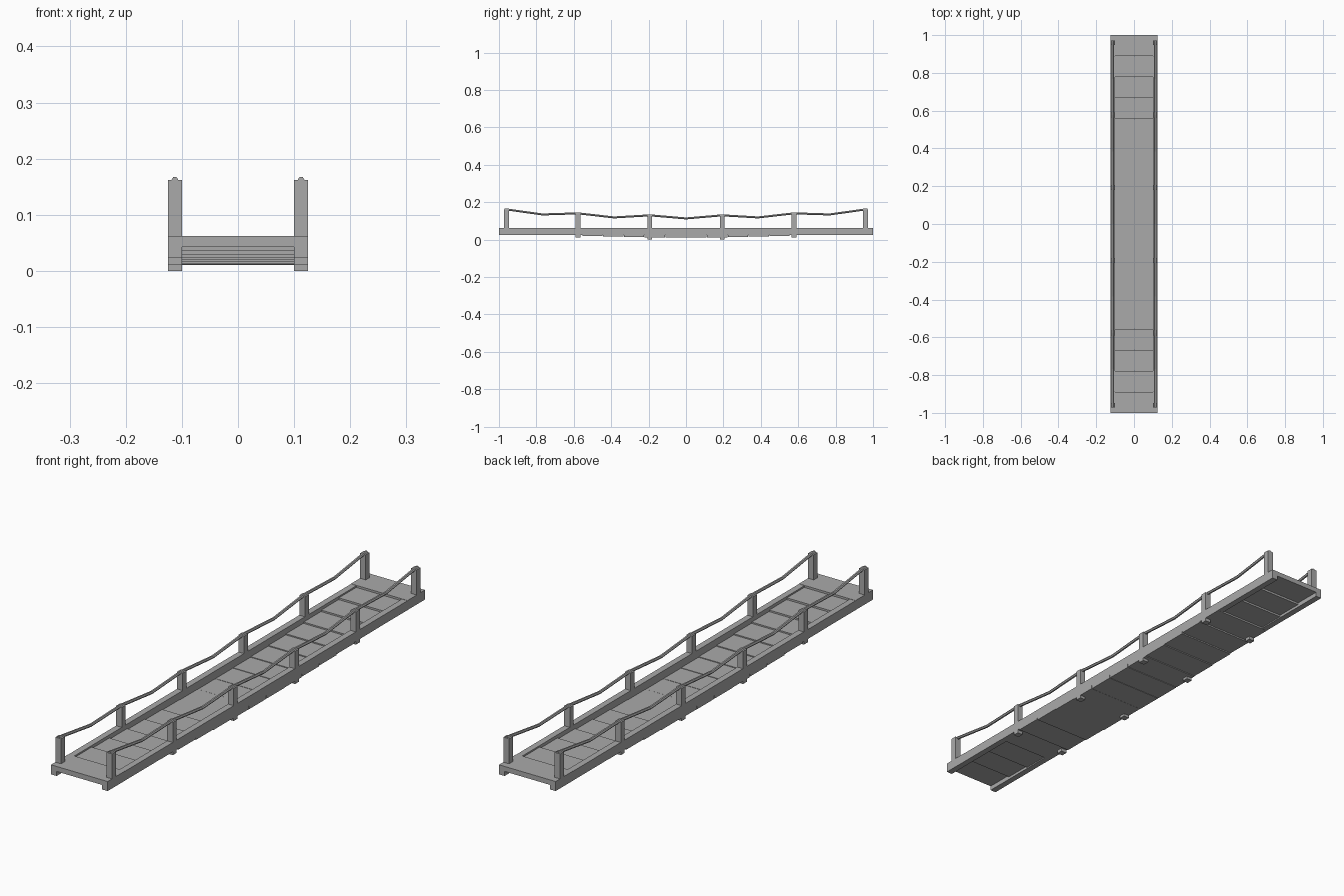
import bpy, bmesh, math

if "Cube" in bpy.data.objects:
    bpy.data.objects.remove(bpy.data.objects["Cube"])

SAG = 0.036                      # depth of the bridge's parabolic droop
POST_Y = [-0.96, -0.577, -0.193, 0.193, 0.577, 0.96]
RAIL_X = 0.1125

grey = bpy.data.materials.new("plain grey")
grey.diffuse_color = (0.4, 0.4, 0.4, 1)
grey.use_nodes = True
grey.node_tree.nodes["Principled BSDF"].inputs["Base Color"].default_value = grey.diffuse_color


def droop(y):
    return SAG * (1 - y * y)


def finish(name, bm):
    bmesh.ops.recalc_face_normals(bm, faces=bm.faces)
    mesh = bpy.data.meshes.new(name)
    bm.to_mesh(mesh)
    bm.free()
    mesh.materials.append(grey)
    obj = bpy.data.objects.new(name, mesh)
    bpy.context.collection.objects.link(obj)
    return obj


def box(name, x, y, z0, z1, sx, sy):
    bm = bmesh.new()
    bmesh.ops.create_cube(bm, size=1)
    for v in bm.verts:
        v.co.x = x + v.co.x * sx
        v.co.y = y + v.co.y * sy
        v.co.z = z0 if v.co.z < 0 else z1
    return finish(name, bm)


def rope(name, x, points, r):
    # hexagonal tube along (y, z) points, flat side up
    bm = bmesh.new()
    rings = []
    for y, z in points:
        rings.append([bm.verts.new((x + r * math.cos(k * math.pi / 3), y,
                                    z + r * math.sin(k * math.pi / 3)))
                      for k in range(6)])
    for a, b in zip(rings, rings[1:]):
        for k in range(6):
            j = (k + 1) % 6
            bm.faces.new((a[k], a[j], b[j], b[k]))
    bm.faces.new(rings[0])
    bm.faces.new(rings[-1])
    return finish(name, bm)


# Deck planks, each level and stepping down toward the middle
PITCH = 2 / 18
for i in range(18):
    y = -1 + PITCH * (i + 0.5)
    bottom = 0.046 - droop(y)
    gap_low = 0.0 if i == 0 else 0.001
    gap_high = 0.0 if i == 17 else 0.001
    box(f"plank_{i + 1}", 0, y + (gap_low - gap_high) / 2,
        bottom, bottom + 0.02, 0.25, PITCH - gap_low - gap_high)

# Rope path: post tops with one sagging point between neighbours
tops = [(y, 0.1645 - droop(y)) for y in POST_Y]
path = [(-0.97, tops[0][1])]
for (y0, z0), (y1, z1) in zip(tops, tops[1:]):
    path += [(y0, z0), ((y0 + y1) / 2, (z0 + z1) / 2 - 0.0165)]
path += [tops[-1], (0.97, tops[-1][1])]

for side, s in (("left", -1), ("right", 1)):
    # Straight side beam
    box(f"{side}_beam", s * RAIL_X, 0, 0.024, 0.0612, 0.025, 2)
    # Railing posts
    for n, (y, top) in enumerate(tops):
        box(f"{side}_post_{n + 1}", s * RAIL_X, y, max(top - 0.13, 0), top,
            0.025, 0.025)
    # Hand rope
    rope(f"{side}_hand_rope", s * RAIL_X, path, 0.0062)
